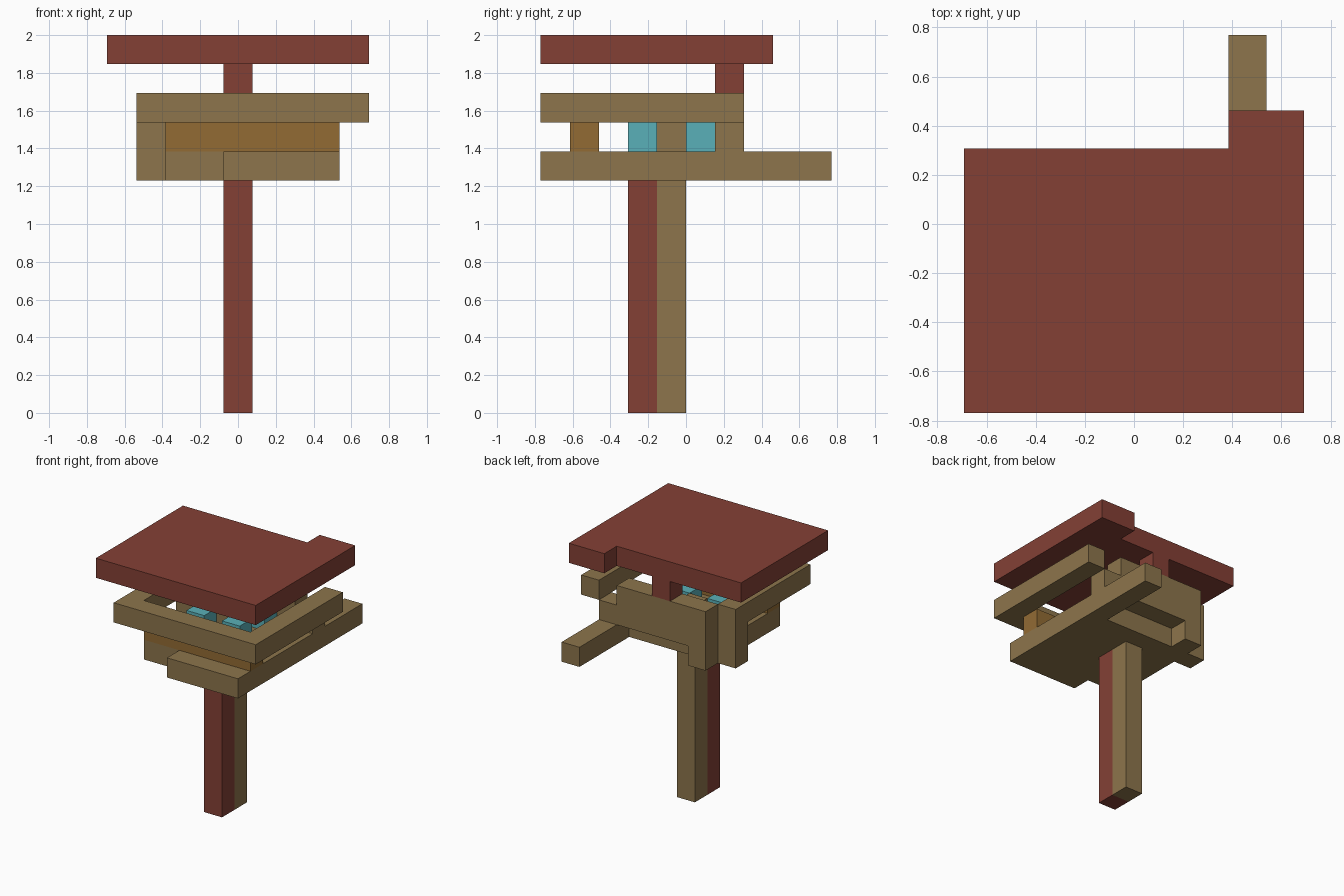
import bpy, bmesh
from mathutils import Vector

cube = bpy.data.objects.get("Cube")
if cube:
    bpy.data.objects.remove(cube, do_unlink=True)

U = 2 / 13                        # one block
ORIGIN = Vector((4.5, 5, 0))      # block-grid point placed at the world centre


def material(name, rgb):
    m = bpy.data.materials.new(name)
    m.use_nodes = True
    m.diffuse_color = (*rgb, 1)
    m.node_tree.nodes["Principled BSDF"].inputs["Base Color"].default_value = (*rgb, 1)
    return m


RED = material("red_wood", (0.231, 0.051, 0.036))
TAN = material("tan_wood", (0.266, 0.178, 0.072))
AMBER = material("amber_wood", (0.287, 0.147, 0.034))
CYAN = material("cyan_seat", (0.102, 0.434, 0.479))


def extrude(name, outline, mat, along):
    """Extrude a closed outline of grid points by a vector."""
    bm = bmesh.new()
    face = bm.faces.new([bm.verts.new(p) for p in outline])
    top = bmesh.ops.extrude_face_region(bm, geom=[face], use_keep_orig=True)
    moved = [v for v in top["geom"] if isinstance(v, bmesh.types.BMVert)]
    bmesh.ops.translate(bm, verts=moved, vec=along)
    bmesh.ops.recalc_face_normals(bm, faces=bm.faces)
    for v in bm.verts:
        v.co = (v.co - ORIGIN) * U
    mesh = bpy.data.meshes.new(name)
    bm.to_mesh(mesh)
    bm.free()
    mesh.materials.append(mat)
    obj = bpy.data.objects.new(name, mesh)
    bpy.context.collection.objects.link(obj)
    return obj


def slab(name, plan, z0, z1, mat):
    return extrude(name, [(x, y, z0) for x, y in plan], mat, (0, 0, z1 - z0))


def box(name, x0, x1, y0, y1, z0, z1, mat):
    return slab(name, [(x0, y0), (x1, y0), (x1, y1), (x0, y1)], z0, z1, mat)


# Two-tone trunk
box("trunk_front", 4, 5, 3, 4, 0, 8, RED)
box("trunk_back", 4, 5, 4, 5, 0, 8, TAN)

# Floor with front step and long rear beam
slab("floor", [(2, 1), (4, 1), (4, 0), (8, 0), (8, 10), (7, 10), (7, 6), (2, 6)],
     8, 9, TAN)

# Back wall, a stepped profile
wall = [(2, 8), (3, 8), (3, 9), (8, 9), (8, 10), (7, 10), (7, 11), (2, 11)]
extrude("back_wall", [(x, 6, z) for x, z in wall], TAN, (0, 1, 0))

# Side column, front bar and upper rail
box("side_column", 1, 2, 5, 6, 8, 10, TAN)
box("front_bar", 2, 8, 1, 2, 9, 10, AMBER)
slab("upper_rail", [(1, 0), (9, 0), (9, 7), (8, 7), (8, 1), (2, 1), (2, 6), (1, 6)],
     10, 11, TAN)

# Table and four seats
box("table", 4, 5, 4, 5, 9, 10, TAN)
for side, x in (("right", 3), ("left", 5)):
    for end, y in (("front", 3), ("back", 5)):
        box(f"seat_{end}_{side}", x, x + 1, y, y + 1, 9, 10, CYAN)

# Roof and its post
box("roof_post", 4, 5, 6, 7, 11, 12, RED)
slab("roof", [(0, 0), (9, 0), (9, 8), (7, 8), (7, 7), (0, 7)], 12, 13, RED)
